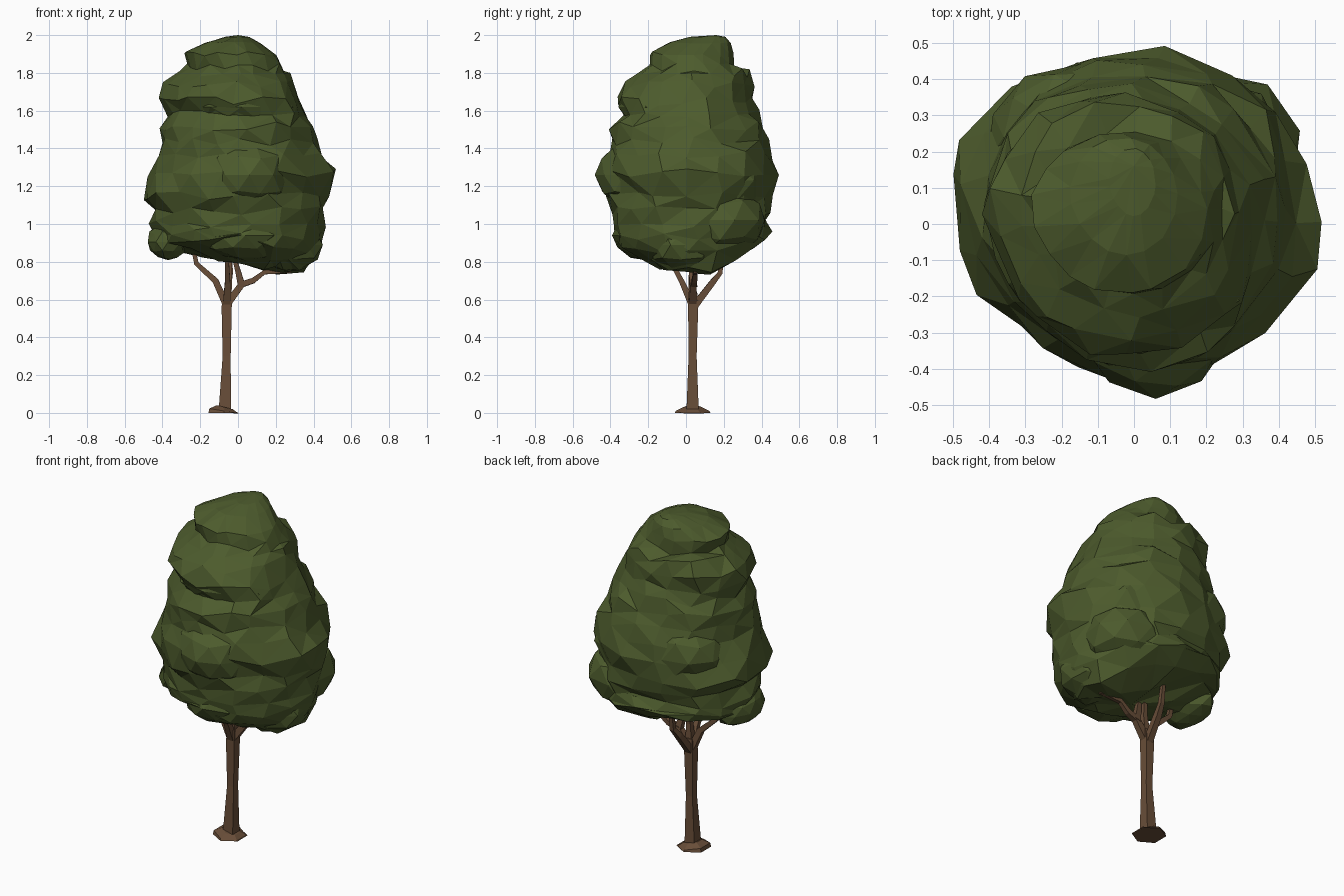
import bpy
import bmesh
import math
import random
from mathutils import Vector

random.seed(7)
if "Cube" in bpy.data.objects:
    bpy.data.objects.remove(bpy.data.objects["Cube"], do_unlink=True)


def material(name, rgb):
    mat = bpy.data.materials.new(name)
    mat.use_nodes = True
    mat.diffuse_color = (*rgb, 1)
    mat.node_tree.nodes["Principled BSDF"].inputs["Base Color"].default_value = (*rgb, 1)
    return mat


leaf_green = material("leaf green", (0.074, 0.105, 0.026))
bark_brown = material("bark brown", (0.14, 0.076, 0.04))


def finish(bm, name, mat):
    bmesh.ops.recalc_face_normals(bm, faces=bm.faces[:])
    mesh = bpy.data.meshes.new(name)
    bm.to_mesh(mesh)
    bm.free()
    mesh.materials.append(mat)
    obj = bpy.data.objects.new(name, mesh)
    bpy.context.collection.objects.link(obj)


def skin(bm, rings):
    """Join successive rings of vertices with quads."""
    for low, high in zip(rings, rings[1:]):
        n = len(low)
        for i in range(n):
            j = (i + 1) % n
            bm.faces.new((low[i], low[j], high[j], high[i]))


def tube(name, path, radii, sides=4):
    """Flat-sided tube; a four-sided one has its faces square to the axes."""
    bm = bmesh.new()
    points = [Vector(p) for p in path]
    rings = []
    for k, (p, r) in enumerate(zip(points, radii)):
        along = points[min(k + 1, len(points) - 1)] - points[max(k - 1, 0)]
        turn = Vector((0, 0, 1)).rotation_difference(along)
        angles = [math.tau * (i + 0.5) / sides for i in range(sides)]
        rings.append([bm.verts.new(p + turn @ Vector((r * math.cos(a), r * math.sin(a), 0)))
                      for a in angles])
    skin(bm, rings)
    bm.faces.new(rings[0])
    bm.faces.new(rings[-1])
    finish(bm, name, bark_brown)


# Trunk and root mound
tube("root_mound", [(-0.075, 0.035, 0), (-0.075, 0.035, 0.01), (-0.07, 0.035, 0.03)],
     [0.094, 0.09, 0.05], 6)
tube("trunk", [(-0.07, 0.035, 0.01), (-0.06, 0.035, 0.3), (-0.06, 0.038, 0.56), (-0.055, 0.035, 0.64)],
     [0.046, 0.03, 0.038, 0.034])

# Branches reaching into the crown
branches = {
    "right_branch": [(-0.06, 0.035, 0.57), (-0.12, 0.03, 0.7), (-0.22, 0.03, 0.79), (-0.25, 0.03, 0.93)],
    "left_branch": [(-0.055, 0.035, 0.58), (0.02, 0.04, 0.68), (0.08, 0.045, 0.7),
                    (0.14, 0.05, 0.745), (0.28, 0.05, 0.75)],
    "left_fork": [(0.02, 0.04, 0.67), (0, 0.03, 0.75), (-0.03, 0.01, 0.86)],
    "back_branch": [(-0.06, 0.04, 0.56), (-0.05, 0.14, 0.69), (-0.04, 0.18, 0.74), (-0.04, 0.2, 0.88)],
    "front_branch": [(-0.06, 0.03, 0.58), (-0.055, -0.02, 0.69), (-0.06, -0.1, 0.84)],
    "middle_branch": [(-0.055, 0.035, 0.6), (-0.045, 0.03, 0.72), (-0.04, 0.04, 0.86)],
}
for name, path in branches.items():
    steps = len(path) - 1
    tube(name, path, [0.028 - 0.015 * k / steps for k in range(steps + 1)])

# Crown outline: height, then x and y extents of each tier edge
outline = [
    (0.79, -0.20, 0.25, -0.16, 0.20), (0.82, -0.41, 0.37, -0.28, 0.36),
    (0.89, -0.46, 0.44, -0.39, 0.46), (0.94, -0.45, 0.45, -0.40, 0.46),
    (1.00, -0.48, 0.47, -0.40, 0.44), (1.07, -0.45, 0.47, -0.41, 0.46),
    (1.15, -0.53, 0.47, -0.43, 0.48), (1.27, -0.48, 0.52, -0.45, 0.49),
    (1.36, -0.44, 0.46, -0.43, 0.47), (1.44, -0.43, 0.42, -0.41, 0.44),
    (1.52, -0.42, 0.40, -0.41, 0.42), (1.59, -0.39, 0.37, -0.35, 0.38),
    (1.65, -0.42, 0.34, -0.38, 0.36), (1.74, -0.40, 0.30, -0.34, 0.37),
    (1.80, -0.33, 0.27, -0.26, 0.34), (1.83, -0.27, 0.24, -0.20, 0.26),
    (1.90, -0.29, 0.20, -0.20, 0.25), (1.96, -0.18, 0.12, -0.09, 0.24),
    (1.99, -0.07, 0.06, 0.02, 0.21),
]
SIDES = 17
bm = bmesh.new()
rings = []
for z, x0, x1, y0, y1 in outline:
    ring = []
    under = max(0, (0.95 - z) / 0.15)
    loose = min(1, (2 - z) * 5)
    for i in range(SIDES):
        a = math.tau * (i + random.uniform(-0.25, 0.25)) / SIDES
        hollow = 0.09 * max(0, math.cos(a - 1.25 * math.pi)) ** 4
        r = 1 - hollow + loose * random.uniform(-0.045, 0.03)
        x = (x0 + x1) / 2 + (x1 - x0) / 2 * r * math.cos(a)
        y = (y0 + y1) / 2 + (y1 - y0) / 2 * r * math.sin(a)
        lift = under * (0.5 * y * y - 0.2 * x)
        ring.append(bm.verts.new((x, y, z + lift + loose * random.uniform(-0.025, 0.025))))
    rings.append(ring)
skin(bm, rings)
for ring, tip in ((rings[0], (0.02, 0, 0.79)), (rings[-1], (0, 0.16, 2))):
    centre = bm.verts.new(tip)
    for i in range(SIDES):
        bm.faces.new((ring[i], ring[(i + 1) % SIDES], centre))
bmesh.ops.triangulate(bm, faces=bm.faces[:])
finish(bm, "crown", leaf_green)

# Leaf clumps breaking up the crown: centre and radii
clumps = [
    ((-0.37, 0.02, 0.905), (0.11, 0.18, 0.10)), ((0.27, -0.02, 0.89), (0.18, 0.19, 0.15)),
    ((0.06, -0.26, 1.26), (0.23, 0.23, 0.20)), ((0.04, -0.20, 0.94), (0.24, 0.19, 0.14)),
    ((0.22, 0.18, 1.02), (0.24, 0.24, 0.19)), ((0.20, 0.15, 1.23), (0.25, 0.25, 0.22)),
    ((-0.15, 0.24, 1.28), (0.26, 0.21, 0.19)), ((0.05, 0.24, 1.01), (0.25, 0.20, 0.13)),
    ((0.12, 0.13, 1.48), (0.21, 0.21, 0.15)), ((0.02, -0.14, 1.62), (0.27, 0.22, 0.11)),
]
for number, (centre, size) in enumerate(clumps, 1):
    bm = bmesh.new()
    bmesh.ops.create_icosphere(bm, subdivisions=2, radius=1)
    for v in bm.verts:
        scaled = v.co * random.uniform(0.92, 1.06)
        v.co = Vector(centre) + Vector([c * s for c, s in zip(scaled, size)])
    finish(bm, f"leaf_clump_{number}", leaf_green)
